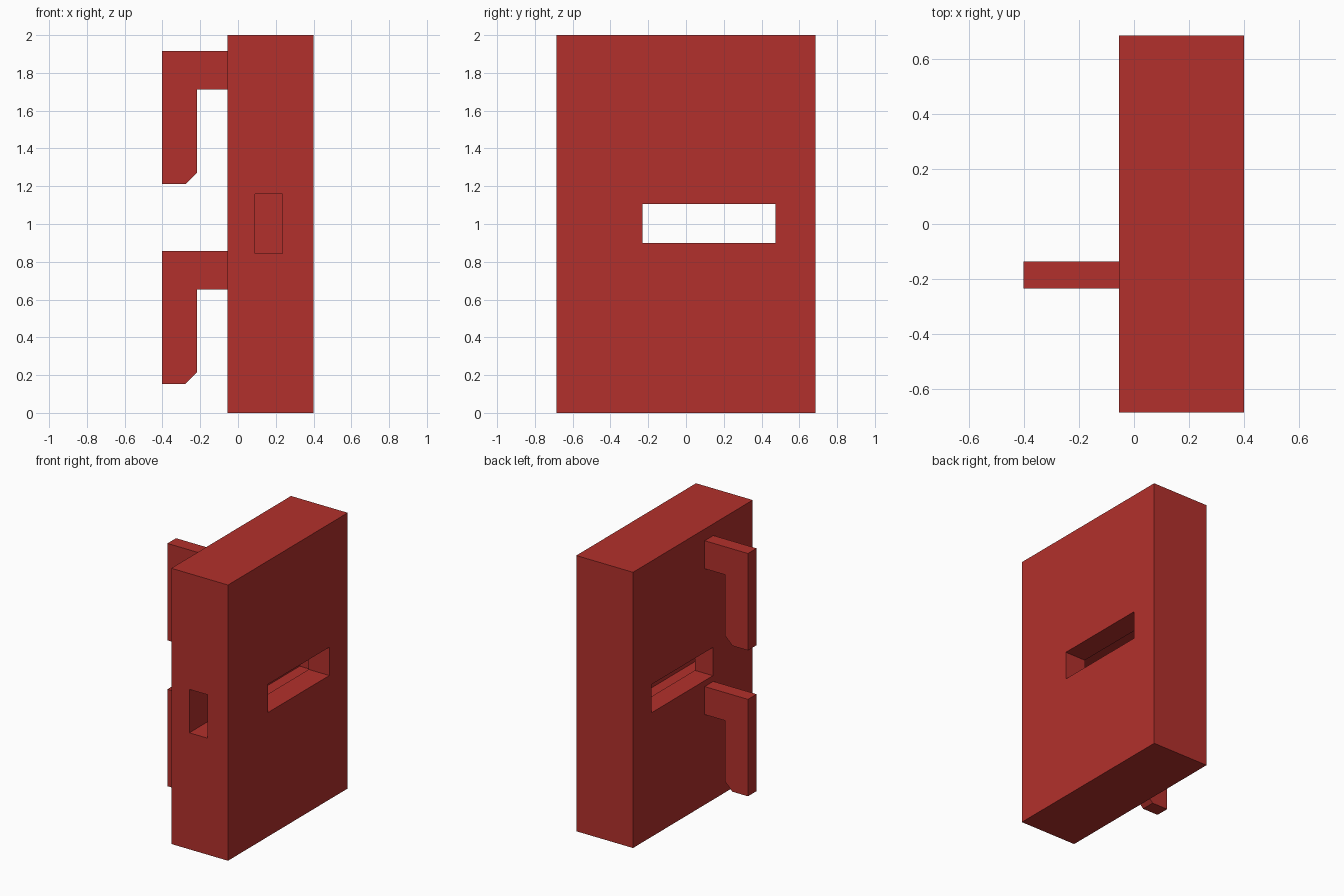
import bpy
import bmesh

if "Cube" in bpy.data.objects:
    bpy.data.objects.remove(bpy.data.objects["Cube"])

red = bpy.data.materials.new("red")
red.diffuse_color = (0.45, 0.03, 0.025, 1)
red.use_nodes = True
red.node_tree.nodes["Principled BSDF"].inputs["Base Color"].default_value = red.diffuse_color


def finish(name, bm):
    bmesh.ops.recalc_face_normals(bm, faces=bm.faces)
    mesh = bpy.data.meshes.new(name)
    bm.to_mesh(mesh)
    bm.free()
    mesh.materials.append(red)
    ob = bpy.data.objects.new(name, mesh)
    bpy.context.collection.objects.link(ob)
    return ob


def box(name, x, y, z):
    bm = bmesh.new()
    bmesh.ops.create_cube(bm, size=1)
    for v in bm.verts:
        v.co = [r[0] if c < 0 else r[1] for c, r in zip(v.co, (x, y, z))]
    return finish(name, bm)


def extrude_y(name, profile, y0, y1):
    bm = bmesh.new()
    face = bm.faces.new([bm.verts.new((x, y0, z)) for x, z in profile])
    ext = bmesh.ops.extrude_face_region(bm, geom=[face])
    for v in ext["geom"]:
        if isinstance(v, bmesh.types.BMVert):
            v.co.y = y1
    return finish(name, bm)


# Main slab
slab = box("slab", (-0.055, 0.4), (-0.686, 0.686), (0, 2))

# Slot straight through the slab, crossed by a blind channel from the front
cutters = [
    box("slot_cutter", (-0.3, 0.6), (-0.23, 0.475), (0.9, 1.105)),
    box("channel_cutter", (0.09, 0.235), (-0.9, 0.58), (0.845, 1.16)),
]
for cutter in cutters:
    cutter.hide_render = True
    cutter.hide_set(True)
    mod = slab.modifiers.new(cutter.name, "BOOLEAN")
    mod.operation = "DIFFERENCE"
    mod.solver = "EXACT"
    mod.object = cutter

# Two hanging hooks with chamfered tips
hook = [(-0.055, 0), (-0.402, 0), (-0.402, -0.703), (-0.277, -0.703),
        (-0.217, -0.643), (-0.217, -0.203), (-0.055, -0.203)]
for name, top in (("upper_hook", 1.915), ("lower_hook", 0.857)):
    extrude_y(name, [(x, z + top) for x, z in hook], -0.235, -0.136)
